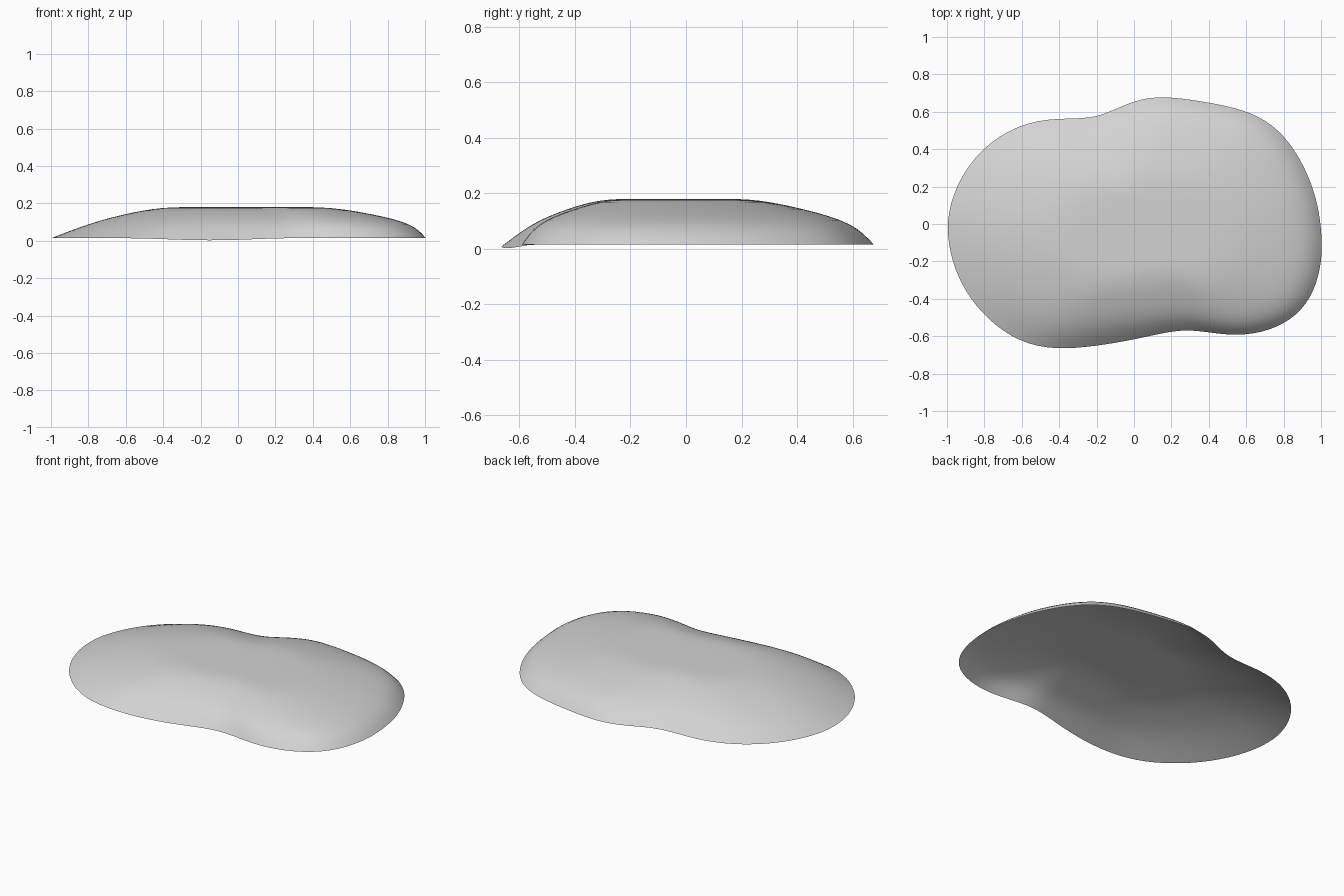
import bpy, bmesh, math
from mathutils import Vector

cube = bpy.data.objects.get("Cube")
if cube:
    bpy.data.objects.remove(cube)

# Ground outline, counter-clockwise from the right edge
OUTLINE = [(1.0, -.06), (.98, .1), (.93, .26), (.83, .44), (.7, .56), (.54, .62),
           (.35, .655), (.16, .68), (.03, .665), (-.08, .62), (-.19, .57), (-.31, .56),
           (-.45, .56), (-.6, .53), (-.75, .45), (-.88, .32), (-.97, .15), (-1.0, -.02),
           (-.97, -.2), (-.9, -.36), (-.78, -.51), (-.61, -.63), (-.42, -.67), (-.2, -.65),
           (0, -.615), (.15, -.58), (.28, -.56), (.42, -.58), (.56, -.595), (.72, -.57),
           (.87, -.49), (.96, -.36), (1.0, -.2)]


def clamp(v):
    return max(0.0, min(1.0, v))


def rim(p):
    # The front edge dips slightly
    dip = math.exp(-((p.x + .15) / .25) ** 2) if p.y < 0 else 0
    return Vector((p.x * 1.005, p.y * 1.005, .015 - .015 * dip))


def plateau(p):
    return Vector((p.x * .46 + .04, p.y * .42 - .03, .18))


def between(p, inset, z):
    # Point a given distance in from the rim, towards the plateau
    a, b = rim(p), plateau(p)
    d = (b - a).xy
    q = a.xy + d.normalized() * min(inset, d.length * .8)
    return Vector((q.x, q.y, z))


def shoulder_inset(p):
    # Steep on the right, gentle on the left
    return .07 + .13 * clamp((.15 - p.x) / 1.1)


def shoulder(p):
    return between(p, shoulder_inset(p), .093)


def upper(p):
    s = shoulder_inset(p)
    length = (plateau(p) - rim(p)).xy.length
    return between(p, s + (length - s) * .5, .143)


def inner(p):
    return Vector((p.x * .25 + .04, p.y * .22 - .03, .18))


# Domed open shell lofted through the rings
bm = bmesh.new()
points = [Vector(p) for p in OUTLINE]
rings = [[bm.verts.new(f(p)) for p in points]
         for f in (rim, shoulder, upper, plateau, inner)]
n = len(points)
for low, high in zip(rings, rings[1:]):
    for i in range(n):
        j = (i + 1) % n
        bm.faces.new((low[i], low[j], high[j], high[i]))
centre = bm.verts.new((.04, -.03, .18))
for i in range(n):
    bm.faces.new((rings[-1][i], rings[-1][(i + 1) % n], centre))
for face in bm.faces:
    face.smooth = True

mesh = bpy.data.meshes.new("mound_shell")
bm.to_mesh(mesh)
bm.free()
shell = bpy.data.objects.new("mound_shell", mesh)
bpy.context.collection.objects.link(shell)

subsurf = shell.modifiers.new("Smooth", "SUBSURF")
subsurf.levels = subsurf.render_levels = 2

# Plain grey
grey = bpy.data.materials.new("light_grey")
grey.use_nodes = True
colour = (.65, .65, .65, 1)
grey.diffuse_color = colour
grey.node_tree.nodes["Principled BSDF"].inputs["Base Color"].default_value = colour
mesh.materials.append(grey)
